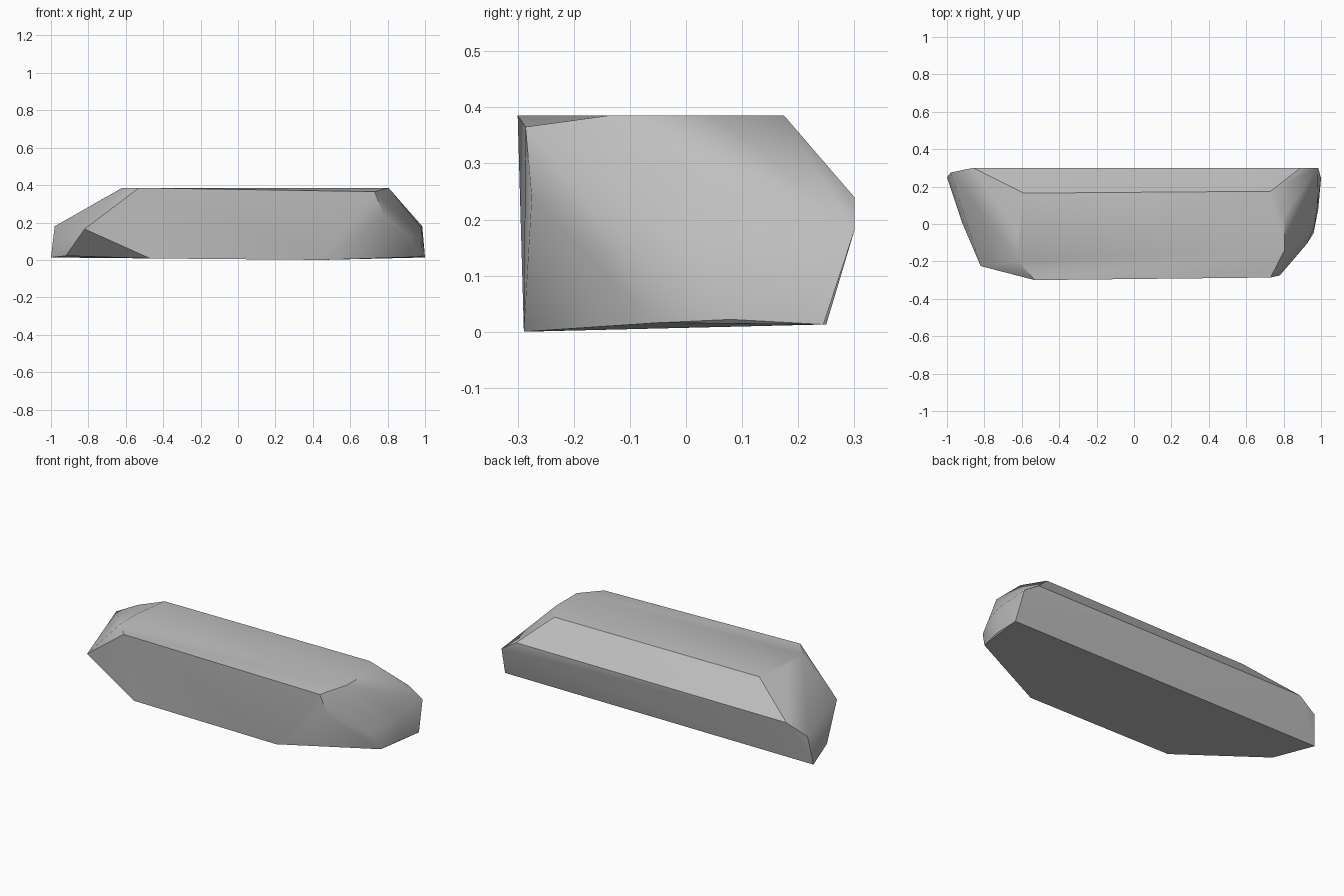
import bpy
import bmesh
import math

if "Cube" in bpy.data.objects:
    bpy.data.objects.remove(bpy.data.objects["Cube"], do_unlink=True)


def make_material(name, colour):
    material = bpy.data.materials.new(name)
    material.use_nodes = True
    material.diffuse_color = colour
    shader = material.node_tree.nodes["Principled BSDF"]
    shader.inputs["Base Color"].default_value = colour
    shader.inputs["Roughness"].default_value = 0.9
    return material


def make_hull(name, corners, material, merge_angle, sharp_angle):
    """Wrap a chiselled solid around the corners and shade it by angle."""
    bm = bmesh.new()
    for corner in corners:
        bm.verts.new(corner)
    result = bmesh.ops.convex_hull(bm, input=bm.verts[:])
    loose = set(result["geom_interior"] + result["geom_unused"])
    loose = [item for item in loose if isinstance(item, bmesh.types.BMVert)]
    bmesh.ops.delete(bm, geom=loose, context="VERTS")
    bmesh.ops.dissolve_limit(bm, angle_limit=merge_angle,
                             verts=bm.verts[:], edges=bm.edges[:])
    bmesh.ops.recalc_face_normals(bm, faces=bm.faces[:])
    mesh = bpy.data.meshes.new(name)
    bm.to_mesh(mesh)
    bm.free()
    mesh.materials.append(material)
    obj = bpy.data.objects.new(name, mesh)
    bpy.context.collection.objects.link(obj)
    bpy.ops.object.select_all(action="DESELECT")
    obj.select_set(True)
    bpy.context.view_layer.objects.active = obj
    bpy.ops.object.shade_smooth_by_angle(angle=sharp_angle)
    return obj


# Flat top outline
top = [
    (-0.53, -0.3, 0.385), (-0.62, -0.2, 0.385), (-0.62, -0.05, 0.385),
    (-0.59, 0.165, 0.385), (0.73, 0.175, 0.385), (0.805, 0.05, 0.385),
    (0.805, -0.14, 0.385), (0.73, -0.286, 0.365),
]

# Widest band: back ridge and the chipped ends
middle = [
    (-0.86, 0.3, 0.24), (0.89, 0.3, 0.24), (0.985, 0.3, 0.18),
    (0.98, 0.09, 0.17), (0.965, -0.01, 0.15), (0.925, -0.105, 0.12),
    (0.78, -0.275, 0.24), (-0.82, -0.225, 0.165), (-0.98, 0.275, 0.18),
]

# Underside outline
bottom = [
    (-0.47, -0.289, 0.008), (0.45, -0.289, 0), (0.96, -0.05, 0.016),
    (0.985, 0.08, 0.022), (1, 0.245, 0.013), (-1, 0.25, 0.013),
    (-0.92, 0.01, 0.022),
]

stone = make_material("stone grey", (0.52, 0.52, 0.52, 1))
make_hull("rock_slab", top + middle + bottom, stone,
          math.radians(2), math.radians(38))
